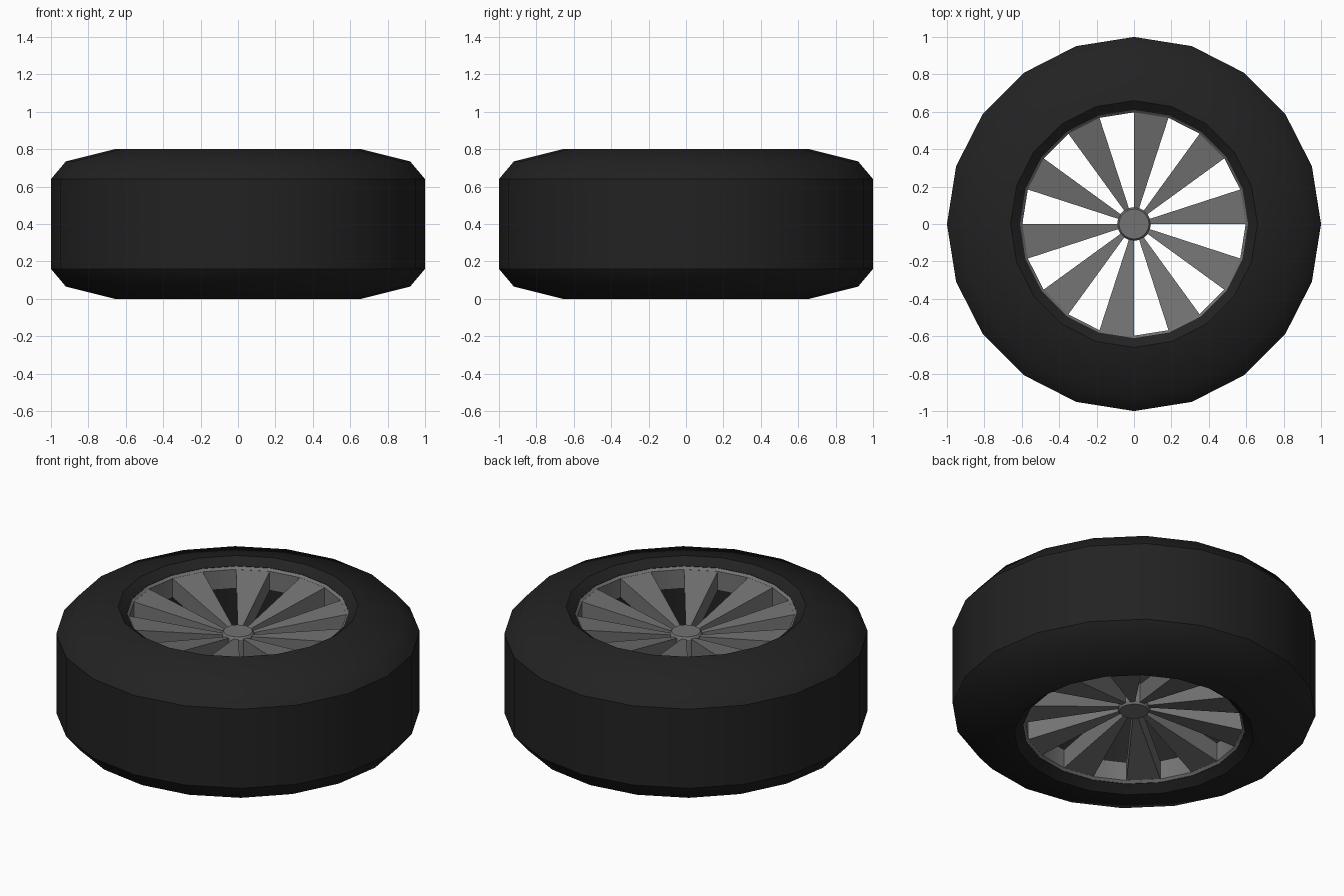
import bpy, bmesh, math

cube = bpy.data.objects.get("Cube")
if cube:
    bpy.data.objects.remove(cube, do_unlink=True)

SIDES = 20
STEP = 2 * math.pi / SIDES
MID = 0.4  # height of the wheel's middle plane


def material(name, value):
    mat = bpy.data.materials.new(name)
    mat.use_nodes = True
    colour = (value, value, value, 1)
    mat.diffuse_color = colour
    mat.node_tree.nodes["Principled BSDF"].inputs["Base Color"].default_value = colour
    return mat


def finish(name, bm, mat, angle=None):
    bmesh.ops.recalc_face_normals(bm, faces=bm.faces)
    mesh = bpy.data.meshes.new(name)
    bm.to_mesh(mesh)
    bm.free()
    mesh.materials.append(mat)
    obj = bpy.data.objects.new(name, mesh)
    bpy.context.collection.objects.link(obj)
    if angle:
        bpy.ops.object.select_all(action="DESELECT")
        obj.select_set(True)
        bpy.context.view_layer.objects.active = obj
        bpy.ops.object.shade_smooth_by_angle(angle=math.radians(angle))
    return obj


def lathe(bm, profile):
    """Revolve a closed loop of (radius, height) points around z."""
    rings = [[bm.verts.new((r * math.cos(i * STEP), r * math.sin(i * STEP), z))
              for r, z in profile] for i in range(SIDES)]
    n = len(profile)
    for i, ring in enumerate(rings):
        after = rings[(i + 1) % SIDES]
        for j in range(n):
            k = (j + 1) % n
            bm.faces.new((ring[j], after[j], after[k], ring[k]))


def spoke(bm, start, section):
    """Wedge filling one sector, from a (radius, height) section."""
    ends = [[bm.verts.new((r * math.cos(a), r * math.sin(a), z)) for r, z in section]
            for a in (start, start + STEP)]
    n = len(section)
    bm.faces.new(ends[0])
    bm.faces.new(ends[1])
    for j in range(n):
        k = (j + 1) % n
        bm.faces.new((ends[0][j], ends[1][j], ends[1][k], ends[0][k]))


rubber = material("black rubber", 0.016)
metal = material("grey metal", 0.17)

# Tyre: half profile, mirrored about the middle plane
upper = [(0.61, 0.76), (0.66, 0.80), (0.92, 0.735), (1.0, 0.64)]
tyre_profile = upper + [(r, 2 * MID - z) for r, z in reversed(upper)]
bm = bmesh.new()
lathe(bm, tyre_profile)
finish("tyre", bm, rubber, 37)

# Wheel face on each side: rim band, dished spokes and hub
for label, sign in (("upper", 1), ("lower", -1)):
    def place(points):
        return [(r, MID + sign * h) for r, h in points]

    bm = bmesh.new()
    lathe(bm, place([(0.612, 0.36), (0.597, 0.345), (0.597, 0.23), (0.612, 0.23)]))
    finish(label + "_rim", bm, metal, 30)

    bm = bmesh.new()
    section = place([(0.07, 0.235), (0.6, 0.345), (0.6, 0.23), (0.07, 0.12)])
    for i in range(0, SIDES, 2):
        spoke(bm, i * STEP, section)
    finish(label + "_spokes", bm, metal)

    bm = bmesh.new()
    lathe(bm, place([(0.001, 0.25), (0.08, 0.25), (0.09, 0.235), (0.09, 0.12), (0.001, 0.12)]))
    finish(label + "_hub", bm, metal, 30)
